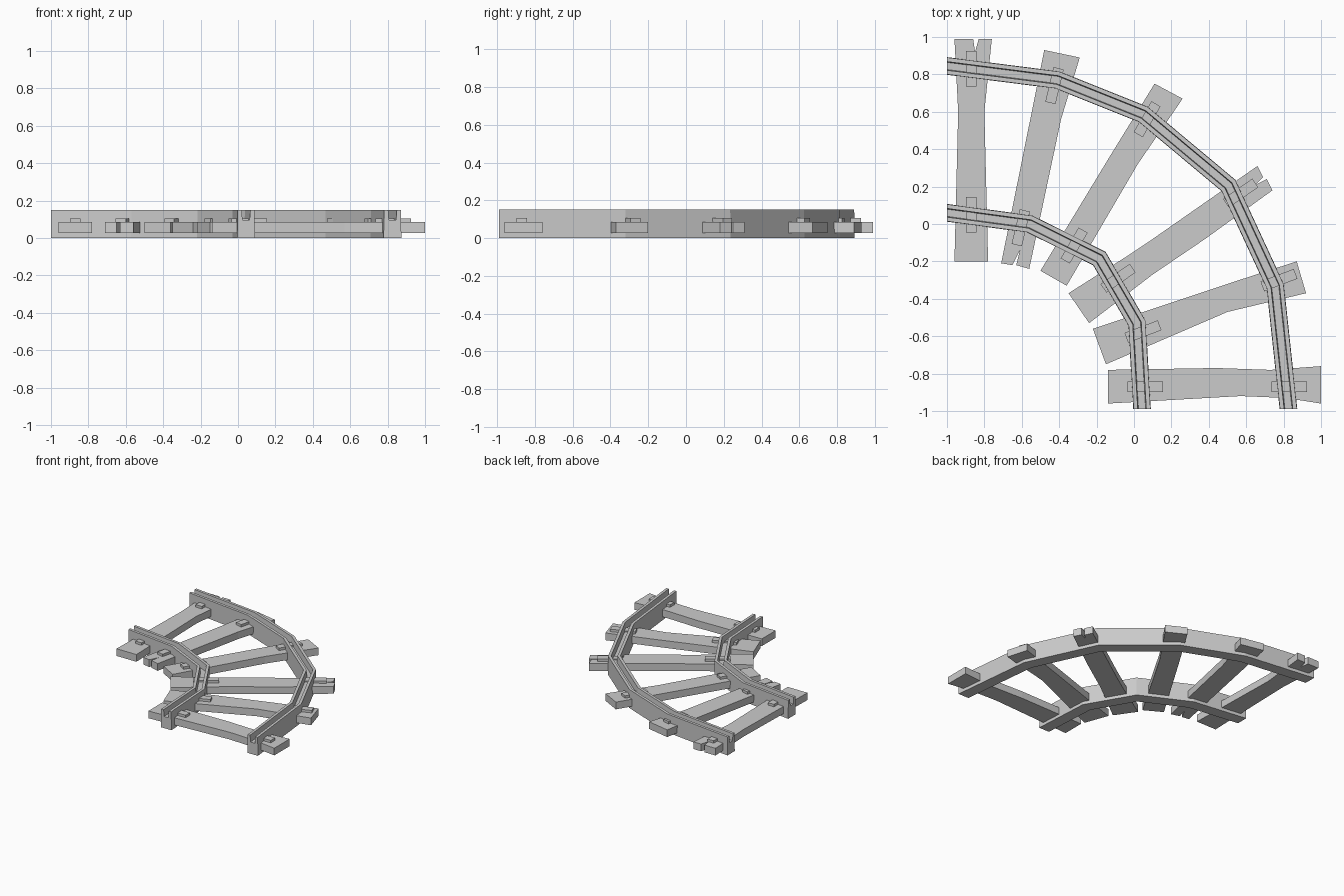
import bpy, bmesh, math
from mathutils import Vector

if "Cube" in bpy.data.objects:
    bpy.data.objects.remove(bpy.data.objects["Cube"])


def finish(bm, name):
    bmesh.ops.recalc_face_normals(bm, faces=bm.faces)
    me = bpy.data.meshes.new(name)
    bm.to_mesh(me)
    bm.free()
    ob = bpy.data.objects.new(name, me)
    bpy.context.collection.objects.link(ob)
    return ob


def slab(name, outline, z0, z1):
    """Extrude a flat outline between two heights."""
    bm = bmesh.new()
    face = bm.faces.new([bm.verts.new((x, y, z0)) for x, y in outline])
    top = bmesh.ops.extrude_face_region(bm, geom=[face])["geom"]
    verts = [g for g in top if isinstance(g, bmesh.types.BMVert)]
    bmesh.ops.translate(bm, verts=verts, vec=(0, 0, z1 - z0))
    bmesh.ops.triangulate(bm, faces=[f for f in bm.faces if len(f.verts) > 4])
    return finish(bm, name)


def rail(name, path):
    """Sweep the grooved rail profile along a mitred path."""
    profile = [(-.047, 0), (.047, 0), (.045, .15), (.023, .15),
               (.019, .095), (-.019, .095), (-.023, .15), (-.045, .15)]
    pts = [Vector(p) for p in path]
    segs = [(b - a).normalized() for a, b in zip(pts, pts[1:])]
    bm = bmesh.new()
    rings = []
    for i, p in enumerate(pts):
        if i == 0:
            t = Vector((1, 0))
        elif i == len(pts) - 1:
            t = Vector((0, -1))
        else:
            t = (segs[i - 1] + segs[i]).normalized()
        scale = 1 / t.dot(segs[min(i, len(segs) - 1)])
        n = Vector((-t.y, t.x)) * scale
        rings.append([bm.verts.new((p.x + n.x * o, p.y + n.y * o, z))
                      for o, z in profile])
    k = len(profile)
    for a, b in zip(rings, rings[1:]):
        for j in range(k):
            bm.faces.new((a[j], a[(j + 1) % k], b[(j + 1) % k], b[j]))
    # end caps: base plus two flanges
    for r in (rings[0], rings[-1]):
        bm.faces.new((r[0], r[1], r[4], r[5]))
        bm.faces.new((r[1], r[2], r[3], r[4]))
        bm.faces.new((r[0], r[5], r[6], r[7]))
    return finish(bm, name)


# curved rails
rail("outer_rail", [(-1, .845), (-.41, .77), (.05, .586), (.505, .206),
                    (.755, -.333), (.826, -.99)])
rail("inner_rail", [(-1, .06), (-.557, 0), (-.185, -.185),
                    (.016, -.53), (.043, -.99)])

# worn wooden ties, some with split ends
ties = [
    [(-.96, .99), (-.86, .99), (-.85, .92), (-.83, .99), (-.76, .99),
     (-.80, .60), (-.78, -.20), (-.96, -.20), (-.94, .60)],
    [(-.48, .93), (-.29, .89), (-.39, .56), (-.56, -.24), (-.63, -.22),
     (-.61, -.14), (-.65, -.22), (-.71, -.21)],
    [(.11, .75), (.26, .67), (.02, .32), (-.36, -.33), (-.50, -.25),
     (-.13, .36)],
    [(.66, .31), (.69, .25), (.65, .21), (.71, .24), (.74, .18), (.38, -.08),
     (.10, -.27), (-.24, -.53), (-.35, -.37), (-.05, -.18), (.10, -.08),
     (.43, .15)],
    [(.87, -.20), (.92, -.37), (.50, -.47), (-.15, -.75), (-.22, -.56),
     (.50, -.32)],
    [(-.14, -.78), (.44, -.77), (.73, -.78), (1, -.76), (1, -.96),
     (.81, -.93), (.57, -.92), (-.14, -.96)],
]
for i, outline in enumerate(ties):
    slab(f"tie_{i + 1}", outline, .026, .085)

# rail plates under both rails: inner centre, outer centre
plates = [((-.87, .05), (-.87, .83)), ((-.605, -.02), (-.425, .74)),
          ((-.32, -.115), (.07, .56)), ((-.085, -.29), (.57, .165)),
          ((.048, -.575), (.775, -.30)), ((.06, -.87), (.83, -.87))]
for i, (a, b) in enumerate(plates):
    a, b = Vector(a), Vector(b)
    d = (b - a).normalized()
    n = Vector((-d.y, d.x))
    for side, c in (("inner", a), ("outer", b)):
        quad = [c + d * (.095 * s) + n * (.028 * t)
                for s, t in ((-1, -1), (1, -1), (1, 1), (-1, 1))]
        slab(f"{side}_rail_plate_{i + 1}", quad, .08, .105)
